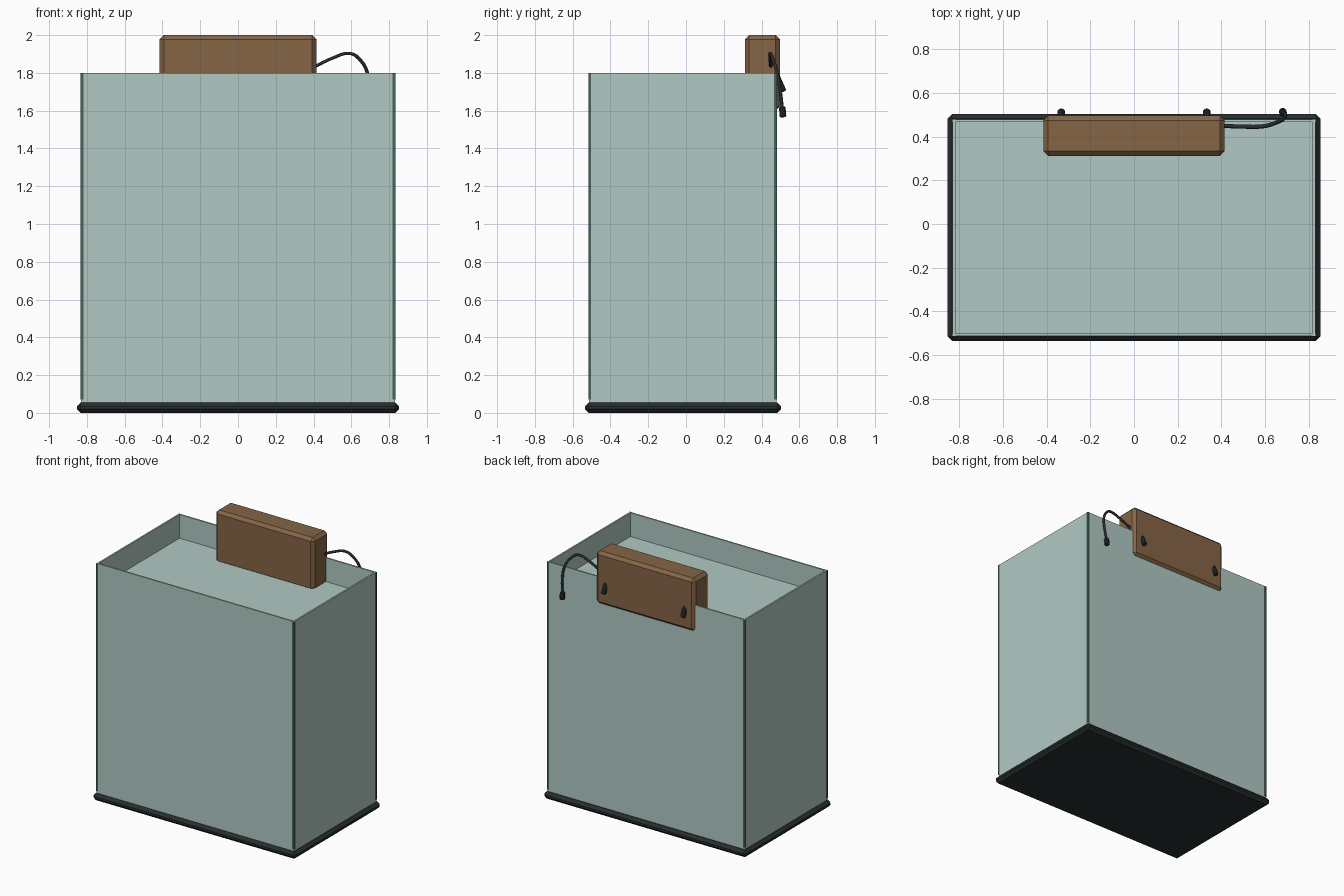
import bpy
from mathutils import Vector

if "Cube" in bpy.data.objects:
    bpy.data.objects.remove(bpy.data.objects["Cube"])


def material(name, rgb):
    m = bpy.data.materials.new(name)
    m.diffuse_color = (*rgb, 1)
    m.use_nodes = True
    m.node_tree.nodes["Principled BSDF"].inputs["Base Color"].default_value = m.diffuse_color
    return m


GLASS = material("pale green glass", (0.44, 0.584, 0.55))
WATER = material("pale water", (0.44, 0.584, 0.555))
SEAL = material("dark green seal", (0.06, 0.127, 0.105))
BLACK = material("charcoal plastic", (0.021, 0.028, 0.03))
BROWN = material("brown casing", (0.235, 0.13, 0.061))


def box(name, lo, hi, mat, bevel=0):
    """Box between two corners, with an optional chamfer."""
    lo, hi = Vector(lo), Vector(hi)
    bpy.ops.mesh.primitive_cube_add(size=1, location=(lo + hi) / 2)
    o = bpy.context.object
    o.name = name
    o.scale = hi - lo
    bpy.ops.object.transform_apply(location=False, rotation=False, scale=True)
    o.data.materials.append(mat)
    if bevel:
        b = o.modifiers.new("chamfer", 'BEVEL')
        b.width, b.segments = bevel, 1
    return o


def rod(name, a, b, radius, mat, sides=10, bevel=0.005):
    """Cylinder running between two points."""
    a, b = Vector(a), Vector(b)
    bpy.ops.mesh.primitive_cylinder_add(vertices=sides, radius=radius,
                                        depth=(b - a).length, location=(a + b) / 2)
    o = bpy.context.object
    o.name = name
    o.rotation_euler = (b - a).to_track_quat('Z', 'Y').to_euler()
    o.data.materials.append(mat)
    m = o.modifiers.new("chamfer", 'BEVEL')
    m.width, m.segments, m.limit_method = bevel, 1, 'ANGLE'
    m.angle_limit = 0.9
    return o


# Tank extents
X, Y0, Y1 = 0.83, -0.513, 0.478
Z0, Z1, T = 0.045, 1.80, 0.012

# Base tray
box("base_tray", (-0.853, -0.535, 0), (0.853, 0.503, 0.055), BLACK, 0.02)

# Glass walls
box("front_glass", (-X, Y0, Z0), (X, Y0 + T, Z1), GLASS)
box("back_glass", (-X, Y1 - T, Z0), (X, Y1, Z1), GLASS)
for side, s in (("left", -1), ("right", 1)):
    xs = sorted((s * X, s * (X - T)))
    box(side + "_glass", (xs[0], Y0 + T, Z0), (xs[1], Y1 - T, Z1), GLASS)

# Corner seals, slightly proud of the glass
for sx, side in ((-1, "left"), (1, "right")):
    for cy, end in ((Y0 + 0.004, "front"), (Y1 - 0.004, "back")):
        cx = sx * (X - 0.005)
        box(f"{end}_{side}_seal", (cx - 0.008, cy - 0.007, 0.07),
            (cx + 0.008, cy + 0.007, Z1 - 0.001), SEAL)

# Water
box("water", (-X + T, Y0 + T, 0.055), (X - T, Y1 - T, 1.62), WATER)

# Filter casing hung over the back wall
box("filter_casing", (-0.415, 0.312, 1.6), (0.415, 0.497, 2.0), BROWN, 0.022)

# Clips on the back of the casing
for sx, side in ((-1, "left"), (1, "right")):
    rod(side + "_clip", (sx * 0.333, 0.475, 1.79), (sx * 0.333, 0.515, 1.70),
        0.018, BLACK)

# Power cable and plug
path = [(0.40, 0.450, 1.83), (0.50, 0.446, 1.878), (0.595, 0.448, 1.903),
        (0.65, 0.464, 1.865), (0.685, 0.482, 1.80), (0.692, 0.498, 1.71),
        (0.683, 0.510, 1.61)]
curve = bpy.data.curves.new("cable", 'CURVE')
curve.dimensions = '3D'
curve.bevel_depth, curve.bevel_resolution = 0.0095, 1
curve.resolution_u = 4
curve.use_fill_caps = True
spline = curve.splines.new('BEZIER')
spline.bezier_points.add(len(path) - 1)
for p, co in zip(spline.bezier_points, path):
    p.co = co
    p.handle_left_type = p.handle_right_type = 'AUTO'
cable = bpy.data.objects.new("cable", curve)
curve.materials.append(BLACK)
bpy.context.collection.objects.link(cable)
rod("plug", (0.683, 0.509, 1.622), (0.681, 0.514, 1.565), 0.018, BLACK)
